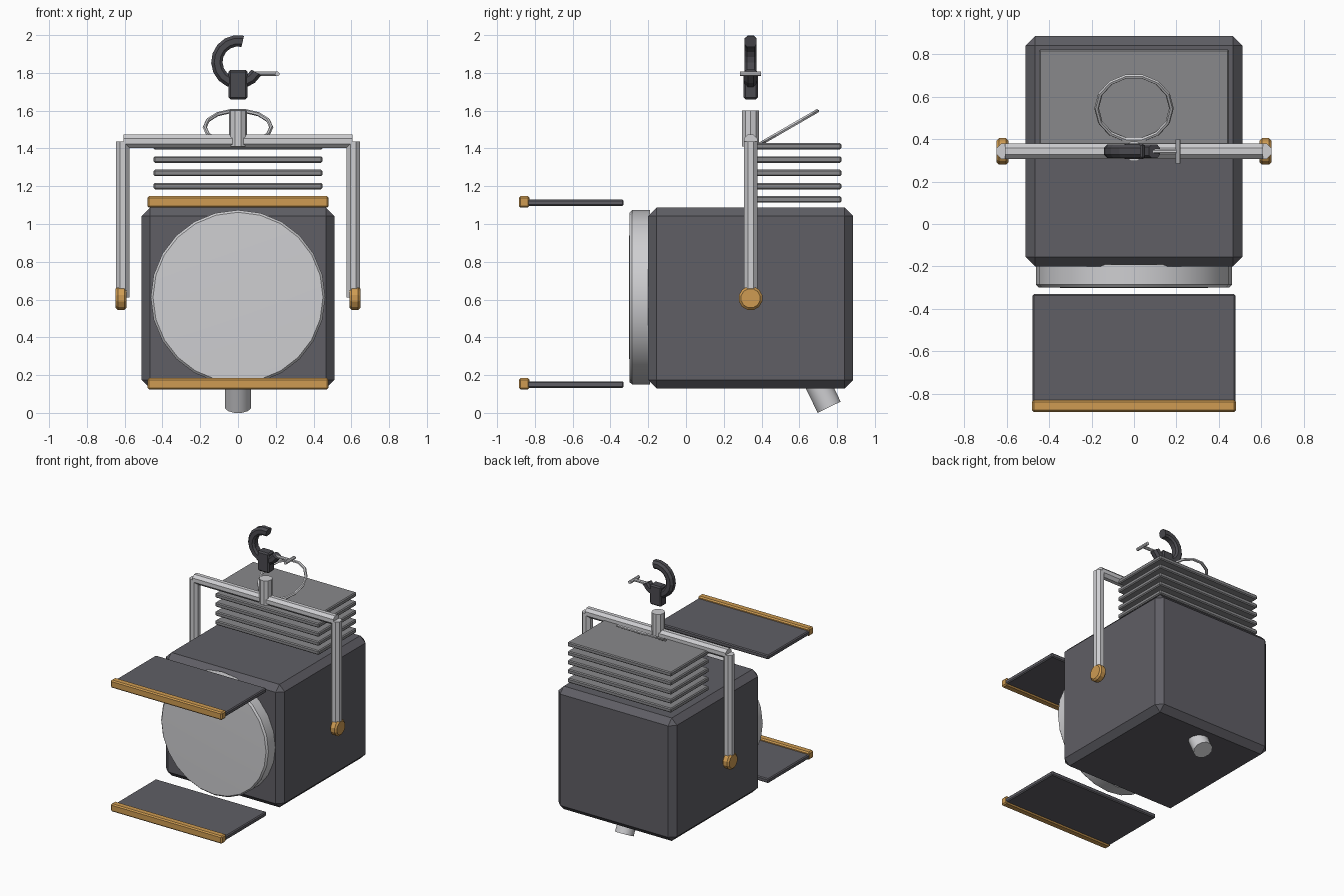
import bpy, bmesh, math
from mathutils import Vector, Matrix

if "Cube" in bpy.data.objects:
    bpy.data.objects.remove(bpy.data.objects["Cube"])


def material(name, rgb):
    m = bpy.data.materials.new(name)
    m.diffuse_color = (*rgb, 1)
    m.use_nodes = True
    m.node_tree.nodes["Principled BSDF"].inputs["Base Color"].default_value = m.diffuse_color
    return m


DARK = material("dark_grey", (0.115, 0.113, 0.13))
HOOK = material("hook_grey", (0.07, 0.069, 0.08))
FIN = material("mid_grey", (0.25, 0.25, 0.26))
LIGHT = material("light_grey", (0.62, 0.62, 0.64))
GOLD = material("gold", (0.62, 0.33, 0.085))


def finish(name, bm, mat, bevel=0, smooth=False, segments=1):
    bmesh.ops.recalc_face_normals(bm, faces=bm.faces)
    me = bpy.data.meshes.new(name)
    bm.to_mesh(me)
    bm.free()
    ob = bpy.data.objects.new(name, me)
    bpy.context.collection.objects.link(ob)
    me.materials.append(mat)
    if bevel:
        mod = ob.modifiers.new("bevel", 'BEVEL')
        mod.width = bevel
        mod.segments = segments
        mod.limit_method = 'ANGLE'
        mod.angle_limit = math.radians(50)
    if smooth:
        bpy.ops.object.select_all(action='DESELECT')
        ob.select_set(True)
        bpy.context.view_layer.objects.active = ob
        bpy.ops.object.shade_smooth_by_angle(angle=math.radians(35))
    return ob


def box(name, lo, hi, mat, bevel=0):
    lo, hi = Vector(lo), Vector(hi)
    bm = bmesh.new()
    bmesh.ops.create_cube(bm, size=1)
    for v in bm.verts:
        v.co = Vector(a * b for a, b in zip(v.co, hi - lo)) + (lo + hi) / 2
    return finish(name, bm, mat, bevel)


def rod(name, a, b, r, sides, mat, bevel=0, smooth=False, turn=0.5):
    a, b = Vector(a), Vector(b)
    bm = bmesh.new()
    bmesh.ops.create_cone(bm, cap_ends=True, segments=sides, radius1=r, radius2=r,
                          depth=(b - a).length,
                          matrix=Matrix.Rotation(turn * math.tau / sides, 4, 'Z'))
    rot = Vector((0, 0, 1)).rotation_difference(b - a).to_matrix().to_4x4()
    bm.transform(Matrix.Translation((a + b) / 2) @ rot)
    return finish(name, bm, mat, bevel, smooth)


def sweep(name, centers, rings, mat, closed):
    # Skin a list of cross-section rings into a tube
    bm = bmesh.new()
    rows = [[bm.verts.new(p) for p in ring] for ring in rings]
    n, k = len(rows), len(rows[0])
    for i in range(n if closed else n - 1):
        for j in range(k):
            p, q = rows[i], rows[(i + 1) % n]
            bm.faces.new((p[j], p[(j + 1) % k], q[(j + 1) % k], q[j]))
    if not closed:
        bm.faces.new(rows[0])
        bm.faces.new(rows[-1])
    return finish(name, bm, mat)


# Lamp housing
box("housing", (-0.51, -0.2, 0.13), (0.51, 0.885, 1.087), DARK, 0.045)

# Lens: short drum with a very shallow domed face
bm = bmesh.new()
profile = [(0.462, -0.19), (0.462, -0.285), (0.45, -0.298), (0.25, -0.302)]
SIDES = 24
rows = [[bm.verts.new((r * math.cos(i * math.tau / SIDES), y,
                       0.612 + r * math.sin(i * math.tau / SIDES)))
         for i in range(SIDES)] for r, y in profile]
for p, q in zip(rows, rows[1:]):
    for i in range(SIDES):
        j = (i + 1) % SIDES
        bm.faces.new((p[i], p[j], q[j], q[i]))
bm.faces.new(rows[0])
bm.faces.new(rows[-1])
finish("lens", bm, LIGHT, smooth=True)

# Upper and lower barn doors with gold lips
for name, z in (("upper", 1.113), ("lower", 0.15)):
    box(name + "_door", (-0.478, -0.84, z - 0.017), (0.478, -0.33, z + 0.017), DARK, 0.007)
    box(name + "_door_lip", (-0.48, -0.885, z - 0.026), (0.48, -0.828, z + 0.034), GOLD, 0.009)

# Cooling fins
for i in range(5):
    z = 1.13 + 0.0703 * i
    box(f"cooling_fin_{i + 1}", (-0.447, 0.355, z - 0.017), (0.447, 0.822, z + 0.017), FIN, 0.007)

# Yoke
rod("yoke_crossbar", (-0.607, 0.342, 1.438), (0.607, 0.342, 1.438), 0.039, 8, LIGHT)
for side, s in (("left", -1), ("right", 1)):
    rod(side + "_yoke_arm", (s * 0.61, 0.342, 0.61), (s * 0.61, 0.342, 1.438), 0.039, 8, LIGHT)
    rod(side + "_tilt_knob", (s * 0.59, 0.342, 0.607), (s * 0.648, 0.342, 0.607),
        0.064, 12, GOLD, 0.012)
rod("yoke_post", (0, 0.342, 1.41), (0, 0.342, 1.6), 0.048, 10, LIGHT)

# Safety ring, leaning back
tilt = Matrix.Translation((0, 0.545, 1.512)) @ Matrix.Rotation(math.radians(30), 4, 'X')
rings = []
for i in range(14):
    a = i * math.tau / 14
    rings.append([tilt @ Vector(((0.176 + 0.011 * math.cos(b)) * math.cos(a),
                                 (0.176 + 0.011 * math.cos(b)) * math.sin(a),
                                 0.011 * math.sin(b)))
                  for b in (k * math.tau / 6 for k in range(6))])
sweep("safety_ring", None, rings, LIGHT, True)

# Hanging clamp: block, open hook and T-handled bolt
box("clamp_block", (-0.05, 0.305, 1.66), (0.05, 0.38, 1.815), HOOK, 0.01)
section = [(0.082, -0.02), (0.096, -0.032), (0.126, -0.032), (0.142, -0.015),
           (0.142, 0.015), (0.126, 0.032), (0.096, 0.032), (0.082, 0.02)]
rings = []
for i in range(13):
    a = math.radians(77 + i * 253 / 12)
    rings.append([(r * math.cos(a), 0.342 + y, 1.858 + r * math.sin(a)) for r, y in section])
sweep("clamp_hook", None, rings, HOOK, False)
rod("clamp_bolt", (0.07, 0.342, 1.795), (0.205, 0.342, 1.795), 0.012, 8, LIGHT)
rod("clamp_bolt_handle", (0.207, 0.285, 1.795), (0.207, 0.398, 1.795), 0.013, 8, LIGHT)

# Cable gland under the housing
rod("cable_gland", (0, 0.655, 0.24), (0, 0.758, 0.03), 0.07, 12, LIGHT, smooth=True)
